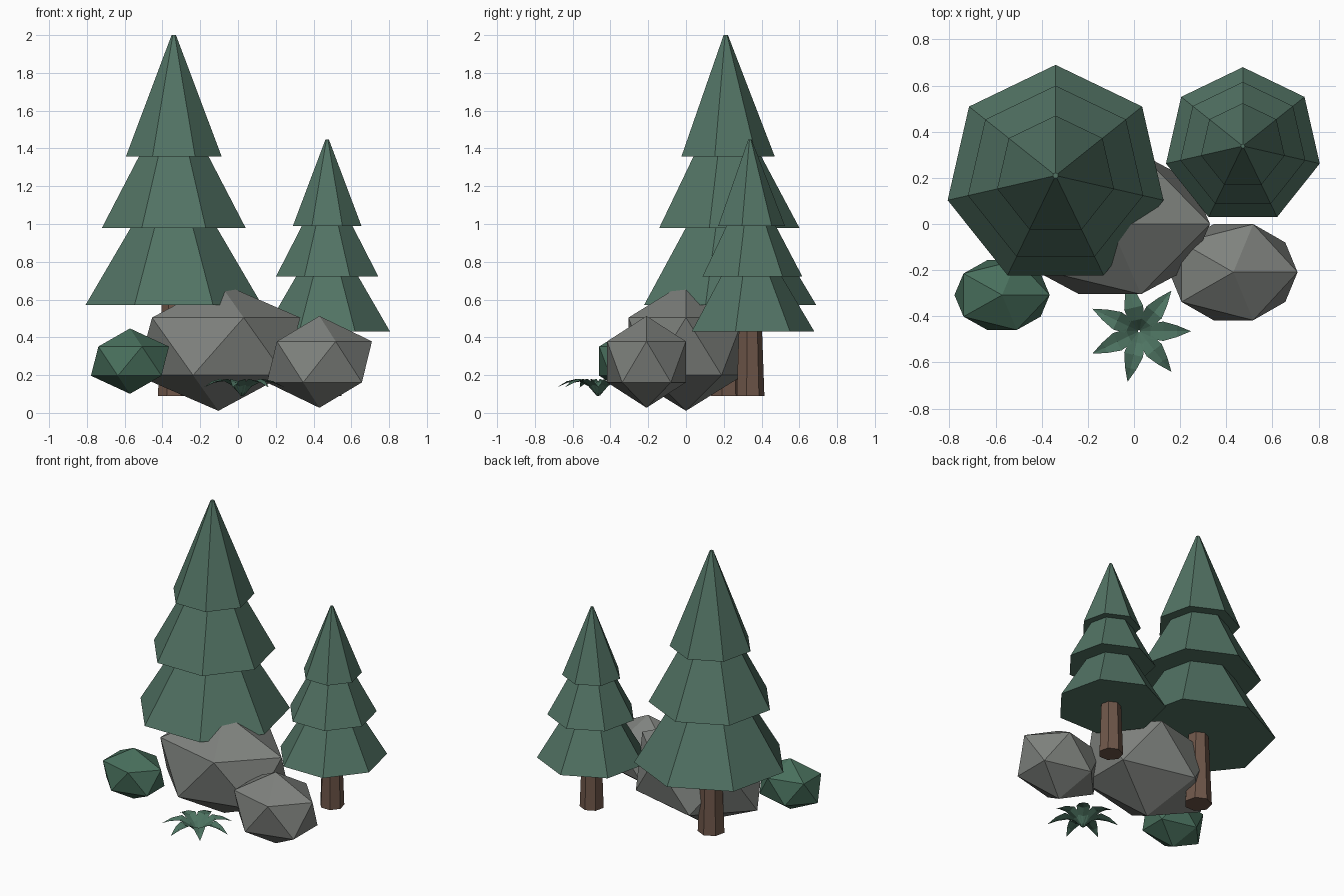
import bpy, bmesh, math
from mathutils import Vector

if "Cube" in bpy.data.objects:
    bpy.data.objects.remove(bpy.data.objects["Cube"])


def material(name, rgb):
    def lin(c):
        c /= 255
        return c / 12.92 if c <= 0.04045 else ((c + 0.055) / 1.055) ** 2.4
    m = bpy.data.materials.new(name)
    m.diffuse_color = (*[lin(c) for c in rgb], 1)
    m.use_nodes = True
    m.node_tree.nodes["Principled BSDF"].inputs["Base Color"].default_value = m.diffuse_color
    return m


NEEDLES = material("needle green", (82, 115, 100))
BUSH = material("bush green", (72, 111, 92))
FERN = material("fern green", (77, 115, 97))
STONE = material("stone grey", (127, 130, 126))
BARK = material("bark brown", (110, 86, 73))


def finish(name, mat):
    ob = bpy.context.object
    ob.name = name
    ob.data.materials.append(mat)
    return ob


def cone(name, x, y, z0, z1, r0, r1, mat):
    # seven-sided frustum with one corner pointing to +y
    bpy.ops.mesh.primitive_cone_add(vertices=7, radius1=r0, radius2=r1, depth=z1 - z0,
                                    location=(x, y, (z0 + z1) / 2))
    finish(name, mat)


def boulder(name, centre, size, mat):
    # plain icosahedron, stretched
    bpy.ops.mesh.primitive_ico_sphere_add(subdivisions=1, radius=1, location=centre)
    finish(name, mat).scale = size


# Pine trees: tapered trunk and three stacked skirts (z, radius, height)
def tree(name, x, y, trunk, tiers):
    z0, z1, r0, r1 = trunk
    cone(name + "_trunk", x, y, z0, z1, r0, r1, BARK)
    for i, (z, r, h) in enumerate(tiers):
        cone(f"{name}_foliage_{i + 1}", x, y, z, z + h, r, 0.012 if r > 0.2 else 0.009, NEEDLES)


tree("tall_pine", -0.34, 0.21, (0.09, 0.62, 0.086, 0.064),
     [(0.57, 0.48, 0.78), (0.98, 0.39, 0.71), (1.357, 0.26, 0.643)])
tree("small_pine", 0.472, 0.338, (0.09, 0.48, 0.077, 0.063),
     [(0.43, 0.342, 0.556), (0.722, 0.278, 0.506), (0.99, 0.186, 0.458)])

# Rocks and round bush
boulder("large_rock", (-0.104, 0.0, 0.352), (0.485, 0.358, 0.341), STONE)
boulder("small_rock", (0.431, -0.209, 0.27), (0.311, 0.245, 0.243), STONE)
boulder("bush", (-0.572, -0.308, 0.274), (0.231, 0.178, 0.173), BUSH)

# Fern: seven arching, folded leaves around a low centre
LEAF = [(0.005, 0.09, 0.01), (0.05, 0.14, 0.033), (0.105, 0.168, 0.042), (0.165, 0.16, 0.025)]
FERN_POS = Vector((0.022, -0.465, 0))
bm = bmesh.new()
for k in range(7):
    a = math.tau * k / 7
    out = Vector((math.cos(a), math.sin(a), 0))
    side = Vector((-out.y, out.x, 0))
    rows = []
    for r, z, w in LEAF:
        mid = FERN_POS + out * r + Vector((0, 0, z))
        lift = Vector((0, 0, w * 0.3))
        rows.append([bm.verts.new(p) for p in (mid - side * w + lift, mid, mid + side * w + lift)])
    tip = bm.verts.new(FERN_POS + out * 0.225 + Vector((0, 0, 0.135)))
    for p, q in zip(rows, rows[1:]):
        for j in (0, 1):
            bm.faces.new((p[j], q[j], q[j + 1], p[j + 1]))
    for j in (0, 1):
        bm.faces.new((rows[-1][j], tip, rows[-1][j + 1]))
mesh = bpy.data.meshes.new("fern")
bm.to_mesh(mesh)
bm.free()
mesh.materials.append(FERN)
bpy.context.collection.objects.link(bpy.data.objects.new("fern", mesh))
